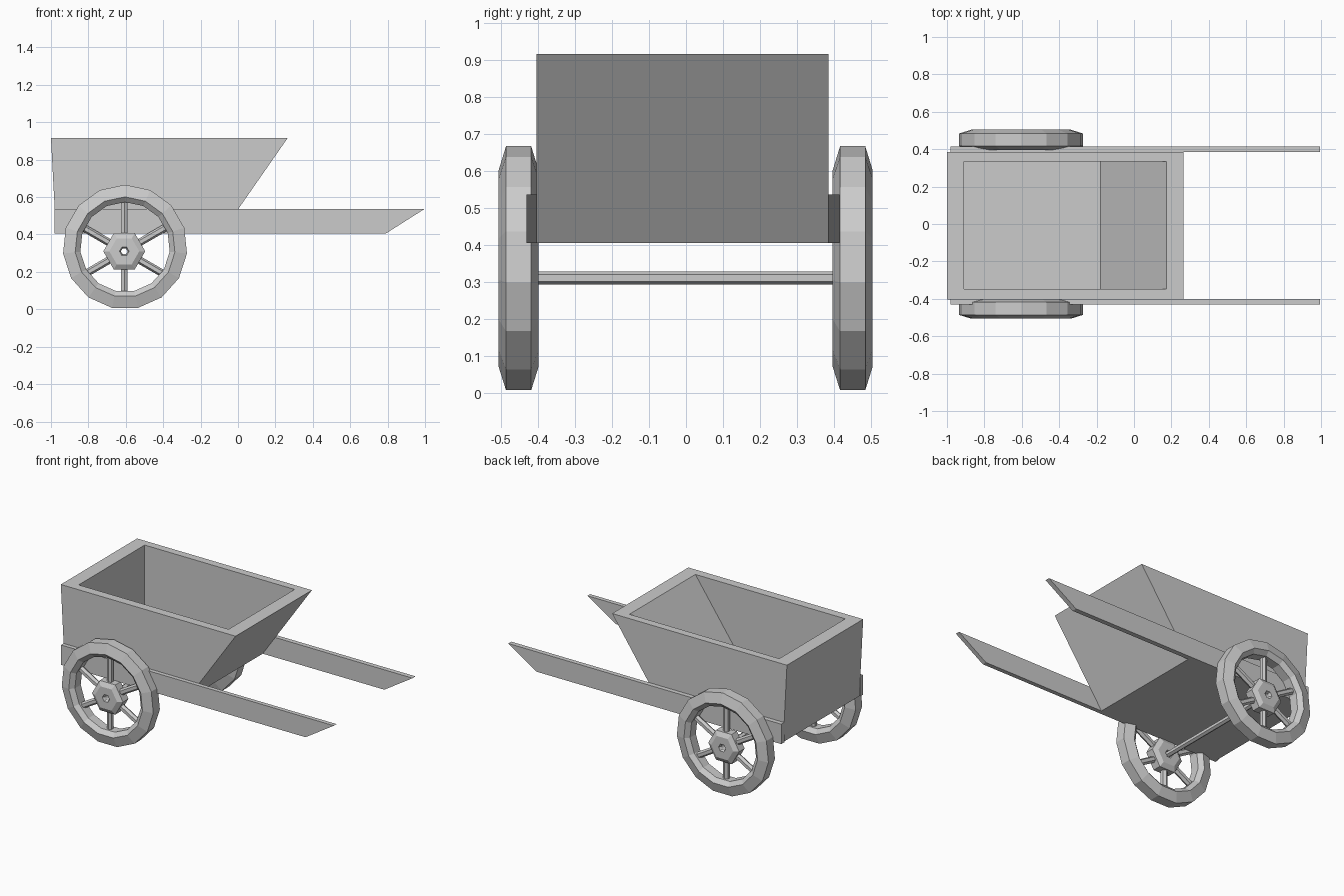
import bpy
from math import sin, cos, pi
from mathutils import Vector

if "Cube" in bpy.data.objects:
    bpy.data.objects.remove(bpy.data.objects["Cube"])

AXLE_X, AXLE_Z = -0.608, 0.31
SIDES = ((-1, -0.452), (1, 0.45))


def make(name, verts, faces):
    me = bpy.data.meshes.new(name)
    me.from_pydata(verts, [], faces)
    me.update()
    ob = bpy.data.objects.new(name, me)
    bpy.context.collection.objects.link(ob)
    return ob


def prism(name, outline, y0, y1):
    """Extrude an (x, z) outline, listed clockwise from the front, along y."""
    n = len(outline)
    verts = [(x, y, z) for y in (y0, y1) for x, z in outline]
    faces = [tuple(reversed(range(n))), tuple(range(n, 2 * n))]
    faces += [(i, (i + 1) % n, n + (i + 1) % n, n + i) for i in range(n)]
    return make(name, verts, faces)


def lathe(name, section, n, centre, start=0.0):
    """Spin a closed (radius, y) section around the y axis."""
    m = len(section)
    verts = []
    for i in range(n):
        a = start + 2 * pi * i / n
        verts += [(centre[0] + r * cos(a), centre[1] + y, centre[2] + r * sin(a)) for r, y in section]
    faces = []
    for i in range(n):
        j = (i + 1) % n
        faces += [(i * m + k, i * m + (k + 1) % m, j * m + (k + 1) % m, j * m + k) for k in range(m)]
    return make(name, verts, faces)


def rod(name, p, q, radius, sides=6, fill='NGON'):
    p, q = Vector(p), Vector(q)
    bpy.ops.mesh.primitive_cylinder_add(vertices=sides, radius=radius, depth=(q - p).length,
                                        end_fill_type=fill, location=(p + q) / 2)
    ob = bpy.context.object
    ob.name = name
    ob.rotation_euler = (q - p).to_track_quat('Z', 'Y').to_euler()
    return ob


# Tub: outer shell, flat rim, inner walls and floor
outer = [(-1, 0.915), (0.265, 0.915), (-0.09, 0.405), (-0.973, 0.405)]
inner = [(-0.91, 0.915), (0.175, 0.915), (-0.18, 0.412), (-0.91, 0.412)]
verts = [(x, y, z) for y in (-0.403, 0.385) for x, z in outer]
verts += [(x, y, z) for y in (-0.347, 0.335) for x, z in inner]
faces = [(3, 2, 1, 0), (4, 5, 6, 7), (1, 2, 6, 5), (2, 3, 7, 6), (3, 0, 4, 7)]
faces += [tuple(8 + i for i in reversed(f)) for f in faces]
faces += [(0, 1, 9, 8), (1, 5, 13, 9), (5, 4, 12, 13), (4, 0, 8, 12)]
make("tub", verts, faces)

# Pull shafts on both sides
shaft = [(-0.98, 0.535), (0.995, 0.535), (0.79, 0.405), (-0.98, 0.405)]
prism("shaft_right", shaft, -0.43, -0.402)
prism("shaft_left", shaft, 0.384, 0.415)

# Axle: open six-sided tube
rod("axle", (AXLE_X, -0.48, AXLE_Z), (AXLE_X, 0.48, AXLE_Z), 0.018, fill='NOTHING').rotation_euler = (pi / 2, 0, 0)

# Wheels: chamfered rim, hexagonal hub and six spokes
rim = [(0.333, -0.034), (0.333, 0.034), (0.268, 0.054), (0.24, 0.03), (0.24, -0.03), (0.268, -0.054)]
hub = [(0.112, -0.028), (0.112, 0.028), (0.08, 0.045), (0.026, 0.045),
       (0.018, 0.03), (0.018, -0.03), (0.026, -0.045), (0.08, -0.045)]
for side, y in SIDES:
    tag = "right" if side < 0 else "left"
    lathe("wheel_rim_" + tag, rim, 15, (AXLE_X + 0.004, y, 0.333), pi / 2)
    lathe("wheel_hub_" + tag, hub, 6, (AXLE_X, y, AXLE_Z))
    for i in range(6):
        a = pi / 6 + i * pi / 3
        # Spokes reach the rim, whose centre sits slightly above the hub
        reach = 0.245 + 0.023 * sin(a)
        rod("spoke_" + tag, (AXLE_X + 0.08 * cos(a), y, AXLE_Z + 0.08 * sin(a)),
            (AXLE_X + reach * cos(a), y, AXLE_Z + reach * sin(a)), 0.02)
